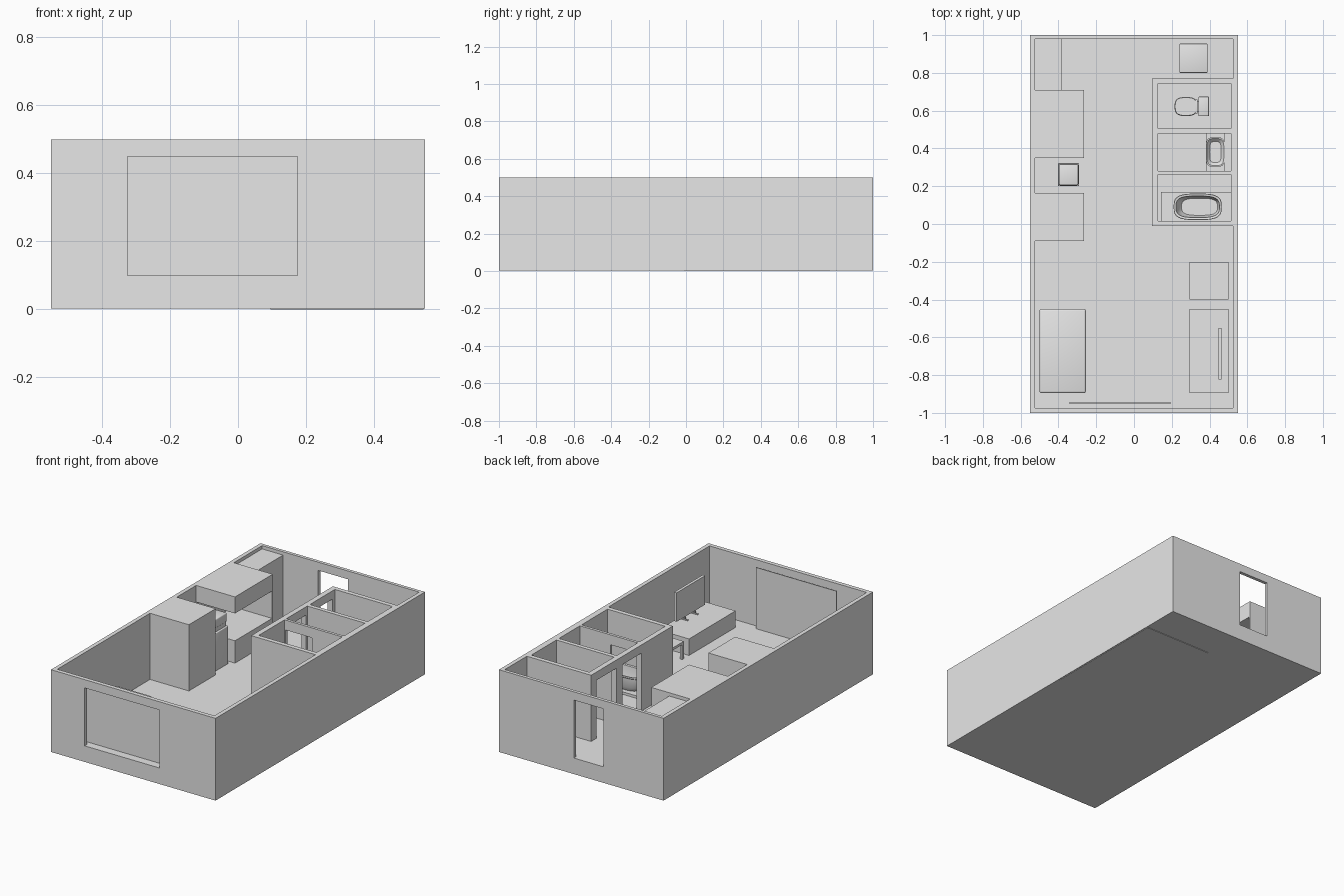
import bpy, bmesh, math
from mathutils import Vector

if "Cube" in bpy.data.objects:
    bpy.data.objects.remove(bpy.data.objects["Cube"], do_unlink=True)

grey = bpy.data.materials.new("plain_grey")
grey.use_nodes = True
grey.diffuse_color = (0.8, 0.8, 0.8, 1)
grey.node_tree.nodes["Principled BSDF"].inputs["Base Color"].default_value = (0.8, 0.8, 0.8, 1)

FLOOR, TOP = 0.1, 0.5


def finish(name, bm):
    bmesh.ops.recalc_face_normals(bm, faces=bm.faces)
    mesh = bpy.data.meshes.new(name)
    bm.to_mesh(mesh)
    bm.free()
    mesh.materials.append(grey)
    ob = bpy.data.objects.new(name, mesh)
    bpy.context.scene.collection.objects.link(ob)
    return ob


def smooth(ob):
    bpy.ops.object.select_all(action='DESELECT')
    ob.select_set(True)
    bpy.context.view_layer.objects.active = ob
    bpy.ops.object.shade_smooth_by_angle(angle=math.radians(40))


def box(name, x, y, z, bevel=0):
    """Box from (min, max) pairs, with optional rounded edges."""
    bm = bmesh.new()
    bmesh.ops.create_cube(bm, size=1)
    lo, hi = Vector((x[0], y[0], z[0])), Vector((x[1], y[1], z[1]))
    for v in bm.verts:
        v.co = (lo + hi) / 2 + v.co * (hi - lo)
    if bevel:
        bmesh.ops.bevel(bm, geom=bm.edges[:], offset=bevel, segments=3,
                        profile=0.5, affect='EDGES')
    ob = finish(name, bm)
    if bevel:
        smooth(ob)
    return ob


def cut(ob, openings):
    """Subtract boxes from an object and keep only the result."""
    cutters = [box("cutter", *o) for o in openings]
    for c in cutters:
        c.hide_render = True
        mod = ob.modifiers.new("cut", 'BOOLEAN')
        mod.operation, mod.solver, mod.object = 'DIFFERENCE', 'EXACT', c
    bpy.context.view_layer.update()
    deps = bpy.context.evaluated_depsgraph_get()
    mesh = bpy.data.meshes.new_from_object(ob.evaluated_get(deps))
    ob.modifiers.clear()
    ob.data = mesh
    for c in cutters:
        bpy.data.objects.remove(c, do_unlink=True)


def loft(name, centre, rings, power=2.0, count=32):
    """Stack of rounded outlines; each ring is (x radius, y radius, z, x shift)."""
    bm = bmesh.new()
    loops = []
    for rx, ry, z, dx in rings:
        loop = []
        for i in range(count):
            a = math.tau * i / count
            c, s = math.cos(a), math.sin(a)
            px = math.copysign(abs(c) ** (2 / power), c) * rx + dx
            py = math.copysign(abs(s) ** (2 / power), s) * ry
            loop.append(bm.verts.new((centre[0] + px, centre[1] + py, z)))
        loops.append(loop)
    for a, b in zip(loops, loops[1:]):
        for i in range(count):
            j = (i + 1) % count
            bm.faces.new((a[i], a[j], b[j], b[i]))
    bm.faces.new(loops[0])
    bm.faces.new(loops[-1])
    ob = finish(name, bm)
    smooth(ob)
    return ob


# Outer walls and floor slab, with front window and back doorway
shell = box("outer_walls", (-0.55, 0.55), (-1, 1), (0.003, TOP))
cut(shell, [((-0.525, 0.525), (-0.975, 0.98), (FLOOR, 0.6)),
            ((-0.325, 0.175), (-1.1, -0.9), (FLOOR, 0.45)),
            ((-0.15, 0.05), (0.9, 1.1), (FLOOR, 0.45))])
box("window_panel", (-0.345, 0.195), (-0.95, -0.945), (FLOOR, 0.47))

# Bathroom block with three rooms and their doorways
bath = box("bathroom_walls", (0.095, 0.545), (-0.01, 0.77), (0, TOP))
rooms = [(0.505, 0.743), (0.28, 0.48), (0.017, 0.263)]
cut(bath, [((0.127, 0.513), r, (FLOOR, 0.6)) for r in rooms]
    + [((0.05, 0.2), (0.53, 0.72), (FLOOR, 0.45)),
       ((0.05, 0.2), (0.29, 0.47), (FLOOR, 0.45)),
       ((0.135, 0.31), (0.22, 0.32), (FLOOR, 0.44))])

# Toilet
loft("toilet_bowl", (0.275, 0.622),
     [(0.035, 0.03, FLOOR, 0.02), (0.04, 0.035, 0.13, 0.02), (0.058, 0.048, 0.17, 0),
      (0.06, 0.05, 0.185, 0), (0.057, 0.047, 0.192, 0)], 3)
box("toilet_hinge", (0.325, 0.337), (0.585, 0.66), (0.165, 0.2), 0.003)
box("toilet_base", (0.29, 0.37), (0.595, 0.65), (FLOOR, 0.165))
box("toilet_tank", (0.345, 0.393), (0.575, 0.67), (0.15, 0.255), 0.004)
box("toilet_lid", (0.341, 0.397), (0.571, 0.674), (0.255, 0.268), 0.004)
box("flush_button", (0.363, 0.375), (0.615, 0.63), (0.267, 0.272))

# Washbasin on a counter
counter = box("basin_counter", (0.38, 0.48), (0.28, 0.48), (FLOOR, 0.235))
box("basin_backboard", (0.48, 0.515), (0.28, 0.48), (FLOOR, 0.25))
loft("basin", (0.431, 0.381),
     [(0.035, 0.06, 0.234, 0), (0.051, 0.078, 0.25, 0), (0.051, 0.078, 0.254, 0),
      (0.045, 0.071, 0.254, 0), (0.03, 0.055, 0.237, 0)], 4)

# Bathtub on a low platform
box("tub_platform", (0.143, 0.513), (0.017, 0.17), (FLOOR, 0.115))
loft("bathtub", (0.337, 0.091),
     [(0.1, 0.05, 0.115, 0.005), (0.118, 0.062, 0.14, 0), (0.122, 0.065, 0.195, 0),
      (0.127, 0.07, 0.2, 0), (0.125, 0.068, 0.206, 0), (0.115, 0.057, 0.204, 0),
      (0.107, 0.052, 0.15, 0.006), (0.095, 0.045, 0.13, 0.01)], 3.2, 48)

# Washing machine behind the bathroom
box("washing_machine", (0.24, 0.39), (0.8, 0.955), (FLOOR, 0.27), 0.005)

# Kitchen run along the right-hand wall
box("wardrobe", (-0.526, -0.385), (0.71, 0.981), (FLOOR, 0.48))
box("upper_cabinet", (-0.53, -0.265), (0.35, 0.71), (0.4, TOP))
box("lower_cabinet", (-0.53, -0.265), (0.35, 0.71), (FLOOR, 0.235))
box("kitchen_side_panel", (-0.53, -0.265), (0.704, 0.71), (0.235, 0.4))
box("tall_cabinet", (-0.53, -0.265), (-0.09, 0.165), (FLOOR, TOP))

# Water dispenser in the niche
box("dispenser_body", (-0.402, -0.29), (0.2, 0.322), (FLOOR, 0.33), 0.004)
box("dispenser_neck", (-0.392, -0.3), (0.21, 0.312), (0.325, 0.355))
box("dispenser_top", (-0.397, -0.295), (0.205, 0.317), (0.355, 0.41), 0.006)

# Bed
box("bed", (-0.5, -0.255), (-0.895, -0.45), (FLOOR, 0.21), 0.01)

# Television on its cabinet
box("television_cabinet", (0.295, 0.5), (-0.895, -0.45), (FLOOR, 0.2))
box("television", (0.447, 0.464), (-0.822, -0.55), (0.225, 0.4))
for i, y in enumerate((-0.735, -0.64)):
    box(f"television_foot_{i}", (0.434, 0.484), (y - 0.004, y + 0.004), (0.2, 0.206))
    box(f"television_post_{i}", (0.451, 0.46), (y - 0.004, y + 0.004), (0.2, 0.23))

# Small table with four legs
box("table_top", (0.295, 0.5), (-0.4, -0.2), (0.19, 0.205))
for x in (0.295, 0.485):
    for y in (-0.4, -0.215):
        box("table_leg", (x, x + 0.015), (y, y + 0.015), (FLOOR, 0.19))
